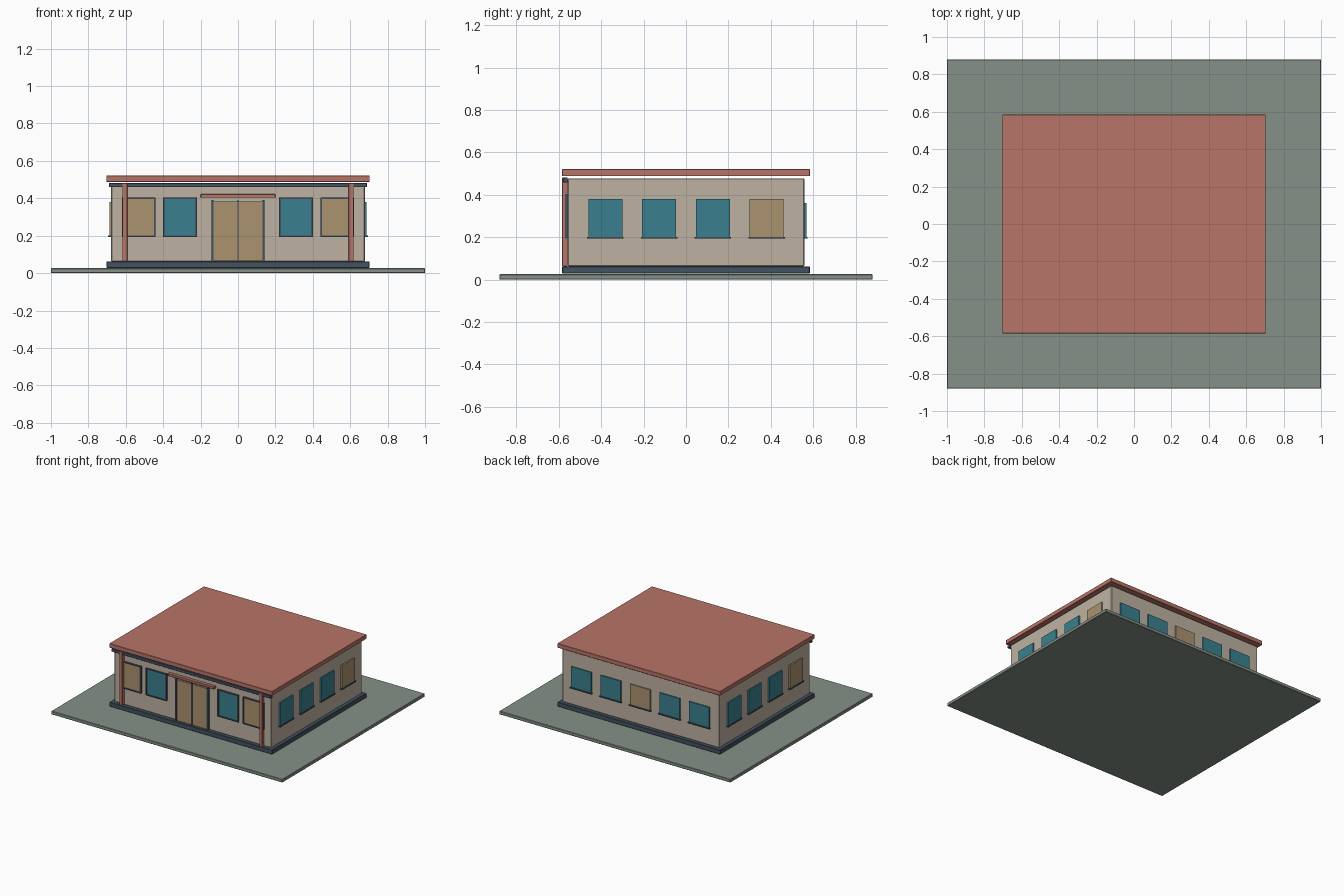
import bpy

if "Cube" in bpy.data.objects:
    bpy.data.objects.remove(bpy.data.objects["Cube"])


def srgb(r, g, b):
    def lin(v):
        v /= 255
        return v / 12.92 if v <= 0.04045 else ((v + 0.055) / 1.055) ** 2.4
    return (lin(r), lin(g), lin(b), 1.0)


def material(name, rgb):
    m = bpy.data.materials.new(name)
    m.diffuse_color = srgb(*rgb)
    m.use_nodes = True
    m.node_tree.nodes["Principled BSDF"].inputs["Base Color"].default_value = m.diffuse_color
    return m


RED = material("terracotta", (184, 117, 104))
GREEN = material("grey green paving", (134, 145, 135))
WALL = material("warm plaster", (190, 178, 162))
DARK = material("dark slate", (68, 82, 96))
TEAL = material("teal glass", (58, 128, 142))
TAN = material("tan panel", (171, 147, 111))


def box(name, x, y, z, mat, bevel=0.0):
    """Box given by its (min, max) range on each axis."""
    bpy.ops.mesh.primitive_cube_add(size=1, location=[(a + b) / 2 for a, b in (x, y, z)])
    ob = bpy.context.object
    ob.name = name
    ob.scale = [b - a for a, b in (x, y, z)]
    bpy.ops.object.transform_apply(location=False, rotation=False, scale=True)
    ob.data.materials.append(mat)
    if bevel:
        mod = ob.modifiers.new("edge bevel", "BEVEL")
        mod.width = bevel
        mod.segments = 1
    return ob


WX, WY = 0.678, 0.558  # wall half sizes

# Main masses
box("ground_slab", (-1, 1), (-0.88, 0.88), (0, 0.026), GREEN, 0.003)
box("plinth", (-0.704, 0.704), (-0.584, 0.584), (0.028, 0.063), DARK, 0.003)
box("walls", (-WX, WX), (-WY, WY), (0.063, 0.477), WALL, 0.003)
box("roof", (-0.704, 0.704), (-0.585, 0.585), (0.488, 0.521), RED, 0.002)

# Front beam, columns and door canopy
box("front_beam", (-0.69, 0.69), (-0.58, -WY), (0.459, 0.481), DARK, 0.002)
for s in (-1, 1):
    box("front_column", (s * 0.605 - 0.0135, s * 0.605 + 0.0135),
        (-0.584, -WY), (0.063, 0.481), RED, 0.002)
box("door_canopy", (-0.2, 0.2), (-0.585, -WY), (0.403, 0.422), RED, 0.002)

# Double door with jambs
for s in (-1, 1):
    box("door_leaf", (s * 0.0675 - 0.0645, s * 0.0675 + 0.0645),
        (-0.568, -WY), (0.066, 0.384), TAN)
    box("door_jamb", (s * 0.137 - 0.006, s * 0.137 + 0.006),
        (-0.574, -WY), (0.063, 0.391), DARK)
box("door_mullion", (-0.0035, 0.0035), (-0.574, -WY), (0.063, 0.391), DARK)

# Front windows, each with a slim dark frame
for cx, mat in ((-0.53, TAN), (-0.31, TEAL), (0.31, TEAL), (0.53, TAN)):
    box("front_window", (cx - 0.083, cx + 0.083), (-0.566, -WY), (0.198, 0.398), mat)
    for s in (-1, 1):
        e = cx + s * 0.085
        box("front_window_jamb", (e - 0.005, e + 0.005), (-0.572, -WY), (0.195, 0.403), DARK)
        z = 0.298 + s * 0.101
        box("front_window_rail", (cx - 0.09, cx + 0.09), (-0.572, -WY),
            (z - 0.004, z + 0.004), DARK)

# Side windows with sills; the two sides match by a half turn
for s in (-1, 1):
    for c in (-0.38, -0.127, 0.127, 0.38):
        cy = s * c
        mat = TAN if c > 0.3 else TEAL
        box("side_window", sorted((s * WX, s * 0.688)), (cy - 0.08, cy + 0.08),
            (0.2, 0.381), mat)
        box("side_sill", sorted((s * WX, s * 0.694)), (cy - 0.086, cy + 0.086),
            (0.193, 0.202), DARK)

# Back windows with sills, tan in the middle
for i in range(-2, 3):
    cx = i * 0.255
    box("back_window", (cx - 0.088, cx + 0.088), (WY, 0.568), (0.2, 0.362),
        TEAL if i else TAN)
    box("back_sill", (cx - 0.094, cx + 0.094), (WY, 0.574), (0.193, 0.202), DARK)
